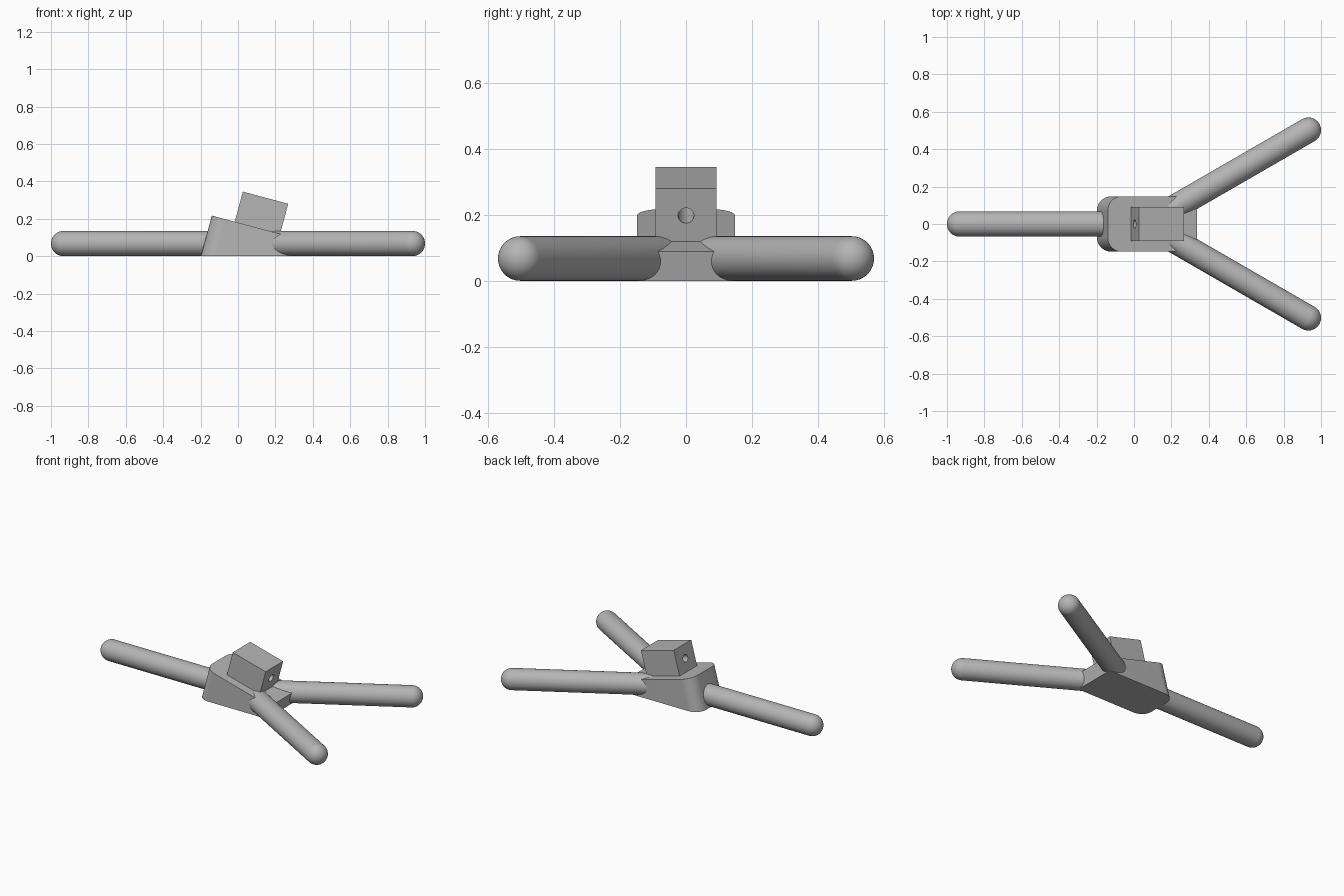
import bpy, bmesh, math
from mathutils import Matrix, Vector

if "Cube" in bpy.data.objects:
    bpy.data.objects.remove(bpy.data.objects["Cube"])

grey = bpy.data.materials.new("grey plastic")
grey.diffuse_color = (0.46, 0.46, 0.46, 1)
grey.use_nodes = True
grey.node_tree.nodes["Principled BSDF"].inputs["Base Color"].default_value = grey.diffuse_color

TILT = math.radians(15)
R = 0.0675          # leg radius
HALF = 0.148        # half width of the base


def finish(name, bm):
    bmesh.ops.recalc_face_normals(bm, faces=bm.faces)
    mesh = bpy.data.meshes.new(name)
    bm.to_mesh(mesh)
    bm.free()
    mesh.materials.append(grey)
    obj = bpy.data.objects.new(name, mesh)
    bpy.context.collection.objects.link(obj)
    bpy.ops.object.select_all(action='DESELECT')
    obj.select_set(True)
    bpy.context.view_layer.objects.active = obj
    bpy.ops.object.shade_smooth_by_angle(angle=math.radians(30))
    return obj


def base():
    # Tilted block with rounded rear corners, cut flat at the ground
    bm = bmesh.new()
    bmesh.ops.create_cube(bm, size=1)
    length, height = 0.495, 0.5
    bmesh.ops.scale(bm, vec=(length, 2 * HALF, height), verts=bm.verts)
    bmesh.ops.translate(bm, vec=(length / 2, 0, -height / 2), verts=bm.verts)
    corners = [e for e in bm.edges if all(v.co.x < 0.01 for v in e.verts)
               and abs(e.verts[0].co.z - e.verts[1].co.z) > 0.1]
    bmesh.ops.bevel(bm, geom=corners, offset=0.075, segments=12,
                    profile=0.5, affect='EDGES')
    bm.transform(Matrix.Translation((-0.14, 0, 0.217)) @ Matrix.Rotation(TILT, 4, 'Y'))
    cut = bmesh.ops.bisect_plane(bm, geom=bm.verts[:] + bm.edges[:] + bm.faces[:],
                                 plane_co=(0, 0, 0), plane_no=(0, 0, 1), clear_inner=True)
    rim = [g for g in cut['geom_cut'] if isinstance(g, bmesh.types.BMEdge)]
    bmesh.ops.contextual_create(bm, geom=rim)
    finish("base", bm)


def leg(name, start, end):
    # Rod with a flat inner end and a domed tip, lathed about its axis
    a, b = Vector(start), Vector(end)
    length = (b - a).length
    pts = [(0, 0), (R, 0)]
    pts += [(R * math.cos(i * math.pi / 20), length + R * math.sin(i * math.pi / 20))
            for i in range(11)]
    bm = bmesh.new()
    vs = [bm.verts.new((r, 0, z)) for r, z in pts]
    es = [bm.edges.new(p) for p in zip(vs, vs[1:])]
    bmesh.ops.spin(bm, geom=vs + es, cent=(0, 0, 0), axis=(0, 0, 1),
                   angle=2 * math.pi, steps=40)
    bmesh.ops.remove_doubles(bm, verts=bm.verts, dist=1e-4)
    turn = (b - a).to_track_quat('Z', 'Y').to_matrix().to_4x4()
    bm.transform(Matrix.Translation(a) @ turn)
    finish(name, bm)


def head():
    # Tilted block with a round hole running through its length
    length, width, height, hole, n = 0.251, 0.184, 0.171, 0.024, 32
    bm = bmesh.new()
    rings = []
    for x in (-length / 2, length / 2):
        outer = [bm.verts.new((x, sy * width / 2, sz * height / 2))
                 for sy, sz in ((1, 1), (-1, 1), (-1, -1), (1, -1))]
        inner = [bm.verts.new((x, hole * math.cos(t), hole * math.sin(t)))
                 for t in (math.pi / 4 + 2 * math.pi * i / n for i in range(n))]
        # end face split into four pieces around the hole
        q = n // 4
        for k in range(4):
            arc = [inner[(k * q + i) % n] for i in range(q + 1)]
            bm.faces.new([outer[k], outer[(k + 1) % 4]] + arc[::-1])
        rings.append((outer, inner))
    for ring_a, ring_b in zip(*rings):
        m = len(ring_a)
        for i in range(m):
            j = (i + 1) % m
            bm.faces.new((ring_a[i], ring_a[j], ring_b[j], ring_b[i]))
    bm.transform(Matrix.Translation((0.125, 0, 0.23)) @ Matrix.Rotation(TILT, 4, 'Y'))
    finish("head_block", bm)


base()
head()
leg("rear_leg", (-0.1, 0, R), (-1 + R, 0, R))
for side, label in ((-1, "right"), (1, "left")):
    tip = Vector((1 - R, side * 0.502, R))
    inward = Vector((math.cos(math.radians(30)), side * 0.5, 0))
    leg("front_leg_" + label, tip - inward * 0.85, tip)
